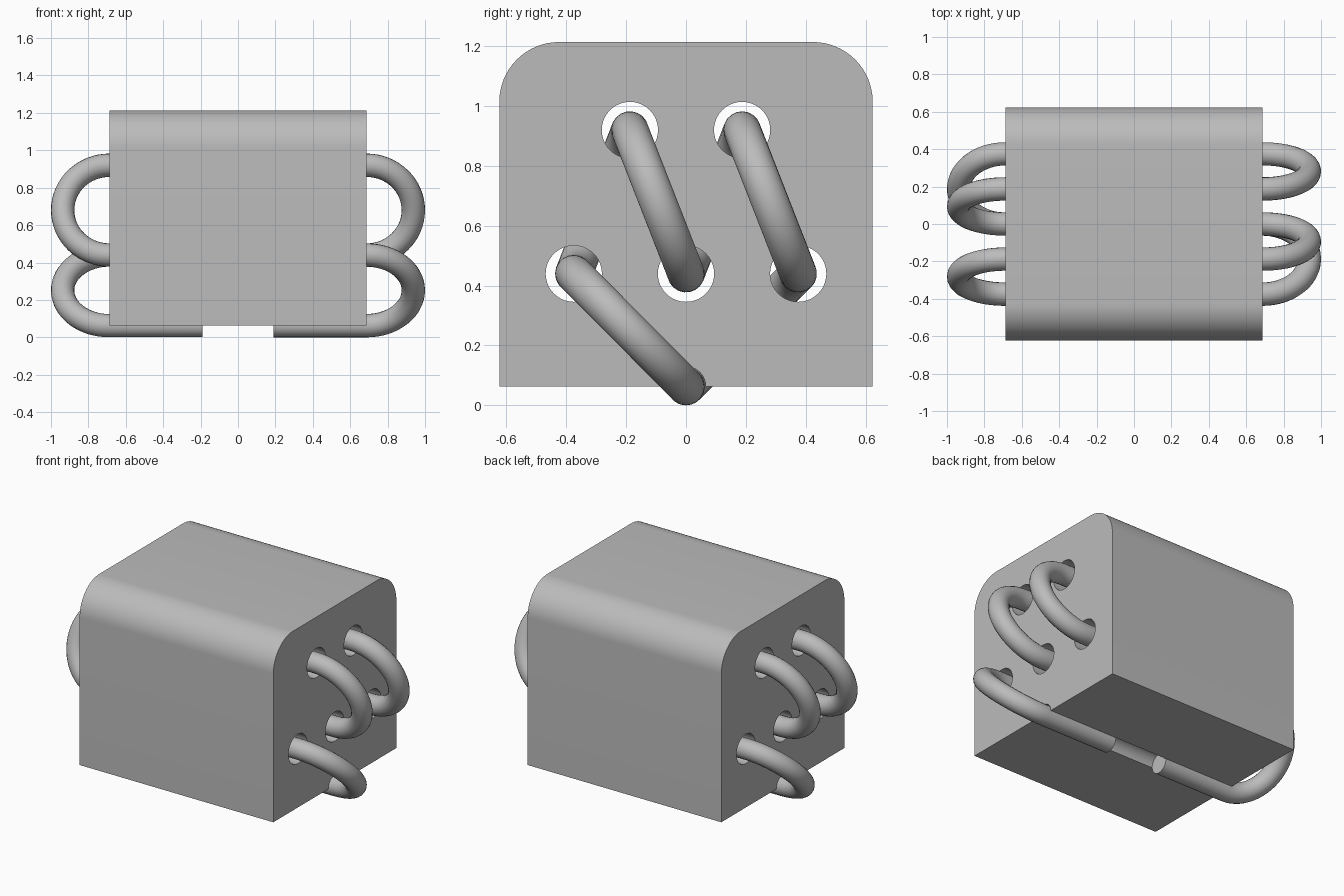
import bpy
from math import sin, cos, pi, radians
from mathutils import Vector

cube = bpy.data.objects.get("Cube")
if cube:
    bpy.data.objects.remove(cube, do_unlink=True)

HALF_X, HALF_Y = 0.6875, 0.624
BOTTOM, TOP, CORNER = 0.0635, 1.214, 0.2
HOLE, WIRE, GROOVE = 0.094, 0.0625, 0.066
BULGE = 0.25        # how far each wire loop reaches out of the block
HOLES = [(-0.375, 0.44), (0, 0.44), (0.375, 0.44), (-0.1875, 0.92), (0.1875, 0.92)]

grey = bpy.data.materials.new("plain grey")
grey.use_nodes = True
colour = (0.5, 0.5, 0.5, 1)
grey.diffuse_color = colour
grey.node_tree.nodes["Principled BSDF"].inputs["Base Color"].default_value = colour


def arc(cx, cy, r, start, end, steps):
    angles = [radians(start + (end - start) * i / steps) for i in range(steps + 1)]
    return [(cx + r * cos(a), cy + r * sin(a), 0) for a in angles]


def add_spline(curve, points, closed):
    spline = curve.splines.new("POLY")
    spline.points.add(len(points) - 1)
    for p, co in zip(spline.points, points):
        p.co = (*co, 1)
    spline.use_cyclic_u = closed


def finish(name, curve, angle):
    """Turn the curve into a shaded mesh object."""
    obj = bpy.data.objects.new(name, curve)
    bpy.context.collection.objects.link(obj)
    bpy.ops.object.select_all(action="DESELECT")
    obj.select_set(True)
    bpy.context.view_layer.objects.active = obj
    bpy.ops.object.convert(target="MESH")
    obj = bpy.context.object
    obj.data.materials.clear()
    obj.data.materials.append(grey)
    bpy.ops.object.shade_smooth_by_angle(angle=radians(angle))
    return obj


# Block: rounded outline with a groove below and five through holes, extruded along x
profile = bpy.data.curves.new("core_block", "CURVE")
profile.dimensions = "2D"
profile.fill_mode = "BOTH"
profile.extrude = HALF_X
outline = [(HALF_Y, BOTTOM, 0)]
outline += arc(HALF_Y - CORNER, TOP - CORNER, CORNER, 0, 90, 16)
outline += arc(CORNER - HALF_Y, TOP - CORNER, CORNER, 90, 180, 16)
outline += [(-HALF_Y, BOTTOM, 0)]
outline += arc(0, BOTTOM, GROOVE, 180, 0, 24)
add_spline(profile, outline, True)
for y, z in HOLES:
    add_spline(profile, arc(y, z, HOLE, 0, 360, 40)[:-1], True)
block = finish("core_block", profile, 30)
block.rotation_euler = (pi / 2, 0, pi / 2)

# Wire: one continuous winding that threads the holes in turn
low_left, low_mid, low_right, up_left, up_right = HOLES
lead = (0, WIRE)
stops = [lead, low_left, up_left, low_mid, up_right, low_right, lead]
path = [Vector((0.19, *lead))]
side = 1
for a, b in zip(stops, stops[1:]):
    start, end = Vector((0, *a)), Vector((0, *b))
    for i in range(33):
        t = pi * i / 32
        point = start.lerp(end, (1 - cos(t)) / 2)
        point.x = side * (HALF_X + BULGE * sin(t))
        path.append(point)
    side = -side
path.append(Vector((-0.19, *lead)))

winding = bpy.data.curves.new("wire_winding", "CURVE")
winding.dimensions = "3D"
winding.bevel_depth = WIRE
winding.bevel_resolution = 8
winding.use_fill_caps = True
add_spline(winding, path, False)
finish("wire_winding", winding, 40)
